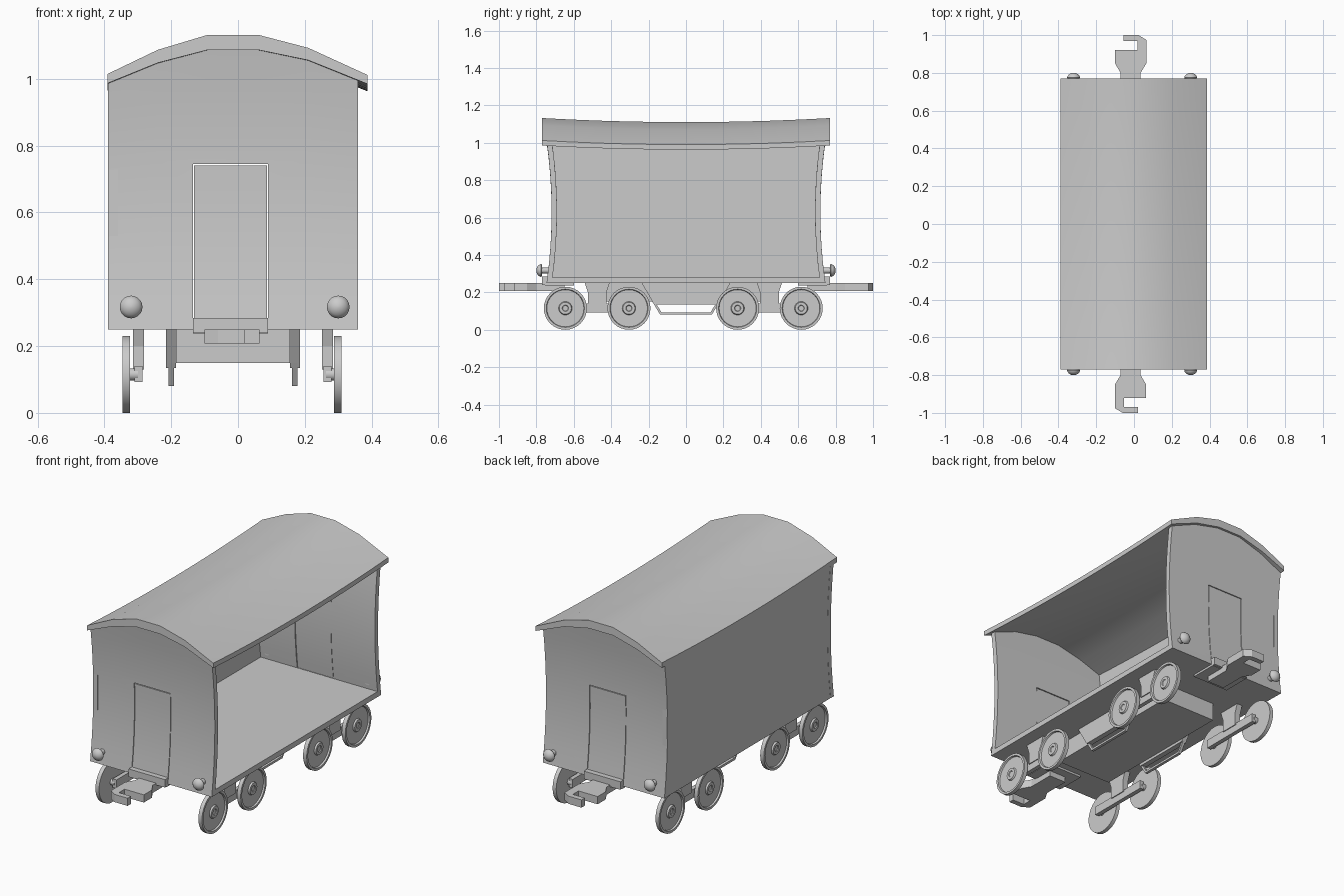
import bpy, bmesh, math

if "Cube" in bpy.data.objects:
    bpy.data.objects.remove(bpy.data.objects["Cube"])

C = -0.018          # centre line of the chassis
ROOF_TOP = [(-0.39, 1.015), (-0.24, 1.087), (-0.09, 1.132), (0.06, 1.132), (0.21, 1.093), (0.387, 1.012)]
ROOF_LOW = [(-0.39, 0.987), (-0.24, 1.048), (-0.09, 1.087), (0.06, 1.087), (0.21, 1.056), (0.387, 0.985)]


def loft(name, rings, smooth=True):
    """Closed solid through a list of equal-length point rings."""
    bm = bmesh.new()
    loops = [[bm.verts.new(p) for p in r] for r in rings]
    n = len(loops[0])
    for a, b in zip(loops, loops[1:]):
        for i in range(n):
            j = (i + 1) % n
            bm.faces.new((a[i], a[j], b[j], b[i]))
    bm.faces.new(loops[0][::-1])
    bm.faces.new(loops[-1])
    bmesh.ops.recalc_face_normals(bm, faces=bm.faces)
    me = bpy.data.meshes.new(name)
    bm.to_mesh(me)
    bm.free()
    ob = bpy.data.objects.new(name, me)
    bpy.context.collection.objects.link(ob)
    if smooth:
        bpy.ops.object.select_all(action='DESELECT')
        ob.select_set(True)
        bpy.context.view_layer.objects.active = ob
        bpy.ops.object.shade_smooth_by_angle(angle=math.radians(35))
    return ob


def box(name, x0, x1, y0, y1, z0, z1):
    return loft(name, [[(x0, y0, z), (x1, y0, z), (x1, y1, z), (x0, y1, z)] for z in (z0, z1)], False)


def plate(name, yz, x0, x1):
    """Side profile extruded across x."""
    return loft(name, [[(x, y, z) for y, z in yz] for x in (x0, x1)], False)


def lathe(name, profile, origin, axis, sign, n):
    """Round part: profile of (offset, radius) along the x or y axis."""
    ox, oy, oz = origin
    rings = []
    for d, r in profile:
        ring = []
        for k in range(n):
            c, s = r * math.cos(2 * math.pi * k / n), r * math.sin(2 * math.pi * k / n)
            ring.append((ox + sign * d, oy + c, oz + s) if axis == 'x' else (ox + c, oy + sign * d, oz + s))
        rings.append(ring)
    return loft(name, rings)


def interp(x, pts):
    for (x0, z0), (x1, z1) in zip(pts, pts[1:]):
        if x <= x1:
            return z0 + (z1 - z0) * (x - x0) / (x1 - x0)


def sag(y):
    return 0.022 * (1 - (y / 0.77) ** 2)


def wall_y(z):
    return 0.718 + 0.026 * ((z - 0.63) / 0.37) ** 2


def curved_panel(name, s, xs, z0, top, thick, steps=8):
    """End panel that bows inward at mid height."""
    rings = []
    for x in xs:
        zs = [z0 + (top(x) - z0) * i / steps for i in range(steps + 1)]
        rings.append([(x, s * wall_y(z), z) for z in zs] +
                     [(x, s * (wall_y(z) - thick), z) for z in reversed(zs)])
    return loft(name, rings)


# sagging arched roof
ys = [-0.77 + 1.54 * i / 10 for i in range(11)]
loft("roof", [[(x, y, z - sag(y)) for x, z in ROOF_TOP + ROOF_LOW[::-1]] for y in ys])

# closed side wall and floor
loft("side_wall", [[(-0.388, y, 0.25), (-0.36, y, 0.25), (-0.36, y, 1.002 - sag(y)), (-0.388, y, 0.998 - sag(y))]
                   for y in [-0.72 + 1.44 * i / 10 for i in range(11)]])
box("floor", -0.388, 0.36, -0.735, 0.735, 0.25, 0.28)

for s, end in ((-1, "front"), (1, "back")):
    # end wall with a door opening
    wall = curved_panel(end + "_wall", s, [-0.389, -0.24, -0.09, 0.06, 0.21, 0.36], 0.25,
                        lambda x: interp(x, ROOF_LOW) + 0.012, 0.028)
    cutter = box(end + "_door_cutter", -0.135, 0.09, s * 0.73 - 0.1, s * 0.73 + 0.1, 0.282, 0.745)
    cutter.hide_render = True
    cutter.hide_viewport = True
    mod = wall.modifiers.new("door_opening", 'BOOLEAN')
    mod.operation = 'DIFFERENCE'
    mod.solver = 'EXACT'
    mod.object = cutter
    curved_panel(end + "_door", s, [-0.132, 0.087], 0.275, lambda x: 0.741, 0.026)

    # doorstep and coupling mount
    y0, y1 = sorted((s * 0.73, s * 0.77))
    box(end + "_doorstep", -0.135, 0.09, y0, y1, 0.24, 0.284)
    y0, y1 = sorted((s * 0.6, s * 0.755))
    box(end + "_coupling_mount", -0.135, 0.09, y0, y1, 0.238, 0.255)

    # hooked coupling, turned half round at the other end
    hook = [(-0.053, 0.65), (-0.053, 0.80), (-0.082, 0.85), (-0.082, 0.92), (0.036, 0.92), (0.036, 0.97),
            (-0.038, 0.97), (-0.038, 1.0), (0.042, 1.0), (0.083, 0.975), (0.083, 0.85), (0.053, 0.80), (0.053, 0.65)]
    loft(end + "_coupling", [[(C + s * x, s * y, z) for x, y in hook] for z in (0.207, 0.25)], False)

    # domed buffers
    for m in (-1, 1):
        lathe(end + "_buffer", [(0.71, 0.016), (0.77, 0.016), (0.77, 0.031), (0.775, 0.034), (0.783, 0.032),
                                (0.792, 0.024), (0.798, 0.013), (0.80, 0.003)],
              (-0.01 + m * 0.31, 0, 0.317), 'y', s, 20)

# box under the floor
box("underframe", -0.185, 0.155, -0.43, 0.43, 0.15, 0.252)

for m, side in ((-1, "left"), (1, "right")):
    # side sill with hanging truss rod
    xc = -0.015 + m * 0.185
    plate(side + "_sill", [(-0.24, 0.255), (-0.17, 0.135), (0.17, 0.135), (0.24, 0.255)], xc - 0.015, xc + 0.015)
    rod = [(-0.18, 0.15), (-0.138, 0.081), (0.138, 0.081), (0.18, 0.15),
           (0.166, 0.15), (0.131, 0.093), (-0.131, 0.093), (-0.166, 0.15)]
    plate(side + "_truss_rod", rod, xc - 0.008, xc + 0.008)

    for yc in (-0.475, 0.446):
        # wheel hanger and axle bar
        xf = -0.015 + m * 0.283
        post = [(-0.07, 0.26), (-0.05, 0.20), (-0.05, 0.13), (0.05, 0.13), (0.05, 0.20), (0.07, 0.26)]
        plate(side + "_hanger", [(yc + y, z) for y, z in post], xf - 0.017, xf + 0.017)
        box(side + "_axle_bar", xf - 0.012, xf + 0.012, yc - 0.185, yc + 0.185, 0.092, 0.14)
        # rimmed wheels with hubs
        for d in (-0.17, 0.17):
            lathe(side + "_wheel", [(-0.025, 0.018), (0, 0.018), (0, 0.115), (0.022, 0.115), (0.022, 0.102),
                                    (0.013, 0.099), (0.013, 0.036), (0.022, 0.032), (0.022, 0.017), (0.018, 0.014)],
                  (C + m * 0.306, yc + d, 0.115), 'x', m, 32)
